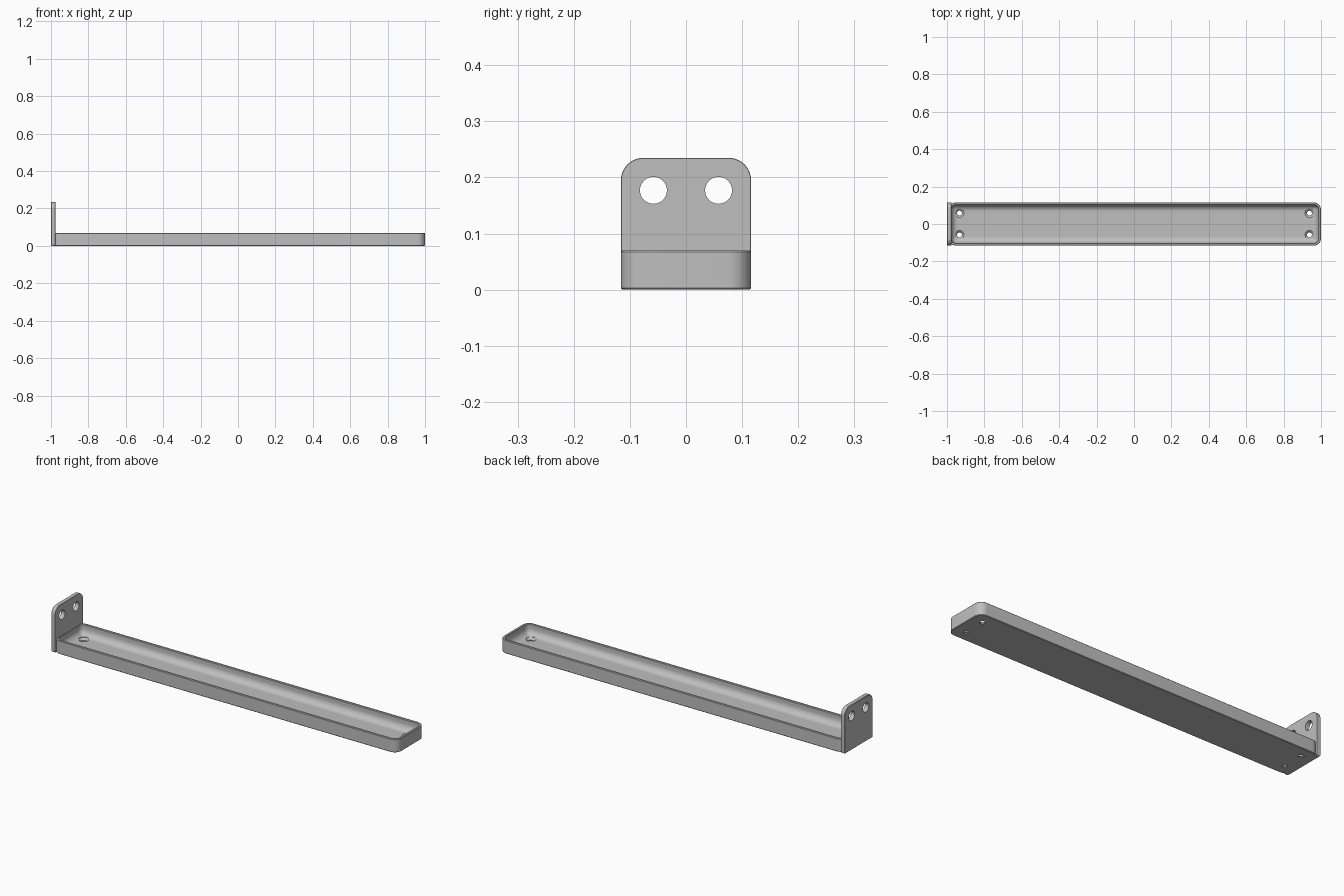
import bpy, bmesh, math
from mathutils import Matrix, Vector

cube = bpy.data.objects.get("Cube")
if cube:
    bpy.data.objects.remove(cube, do_unlink=True)

grey = bpy.data.materials.new("plain grey")
grey.use_nodes = True
colour = (0.52, 0.52, 0.52, 1)
grey.diffuse_color = colour
grey.node_tree.nodes["Principled BSDF"].inputs["Base Color"].default_value = colour


def rounded_rect(half_u, half_v, radii, steps=10):
    """Outline of a rectangle; radii run counter-clockwise from +u +v."""
    points = []
    signs = ((1, 1), (-1, 1), (-1, -1), (1, -1))
    for i, ((su, sv), r) in enumerate(zip(signs, radii)):
        for k in range(steps + 1):
            a = math.pi / 2 * (i + k / steps)
            points.append((su * (half_u - r) + r * math.cos(a),
                           sv * (half_v - r) + r * math.sin(a)))
    return points


def loft(name, rings):
    """Skin matching rings of points and cap both ends."""
    bm = bmesh.new()
    loops = [[bm.verts.new(p) for p in ring] for ring in rings]
    for a, b in zip(loops, loops[1:]):
        for i in range(len(a)):
            j = (i + 1) % len(a)
            bm.faces.new((a[i], a[j], b[j], b[i]))
    bm.faces.new(loops[0][::-1])
    bm.faces.new(loops[-1])
    bmesh.ops.recalc_face_normals(bm, faces=bm.faces)
    mesh = bpy.data.meshes.new(name)
    bm.to_mesh(mesh)
    bm.free()
    mesh.materials.append(grey)
    obj = bpy.data.objects.new(name, mesh)
    bpy.context.collection.objects.link(obj)
    return obj


def select(obj):
    bpy.ops.object.select_all(action='DESELECT')
    obj.select_set(True)
    bpy.context.view_layer.objects.active = obj


def drill(obj, centre, axis, profile):
    """Cut a turned hole; profile lists (distance along axis, radius)."""
    turn = Vector((0, 0, 1)).rotation_difference(Vector(axis)).to_matrix()
    rings = [[Vector(centre) + turn @ Vector((r * math.cos(t), r * math.sin(t), d))
              for t in (2 * math.pi * k / 32 for k in range(32))]
             for d, r in profile]
    cutter = loft("hole_cutter", rings)
    cutter.hide_render = True
    mod = obj.modifiers.new("hole", 'BOOLEAN')
    mod.operation = 'DIFFERENCE'
    mod.solver = 'EXACT'
    mod.object = cutter
    select(obj)
    bpy.ops.object.modifier_apply(modifier=mod.name)
    bpy.data.objects.remove(cutter, do_unlink=True)


# Tray: outer wall, softened rim, and a cavity with a coved floor
MID, HALF_X, HALF_Y, CORNER = 0.005, 0.995, 0.116, 0.04
HEIGHT, FLOOR, WALL, COVE = 0.07, 0.015, 0.014, 0.034
section = [(0.003, 0), (0, 0.003), (0, HEIGHT - 0.003), (0.003, HEIGHT),
           (WALL - 0.003, HEIGHT), (WALL, HEIGHT - 0.003)]
for k in range(9):
    a = math.pi / 2 * k / 8
    section.append((WALL + COVE * (1 - math.cos(a)),
                    FLOOR + COVE * (1 - math.sin(a))))
tray = loft("tray", [
    [(x + MID, y, z) for x, y in
     rounded_rect(HALF_X - inset, HALF_Y - inset, [max(CORNER - inset, 0.004)] * 4)]
    for inset, z in section])

# Countersunk screw holes in the tray floor
for x in (-0.933, 0.938):
    for y in (-0.058, 0.058):
        drill(tray, (x, y, 0), (0, 0, 1),
              [(-0.02, 0.013), (0.005, 0.013), (0.0152, 0.024), (0.03, 0.024)])

# Upright mounting plate at the right end
PLATE_H, EDGE = 0.235, 0.003
plate = loft("mounting_plate", [
    [(x, y, z + PLATE_H / 2) for y, z in
     rounded_rect(HALF_Y - inset, PLATE_H / 2 - inset,
                  [0.04 - inset, 0.04 - inset, 0.007 - inset, 0.007 - inset])]
    for inset, x in ((EDGE, -1), (0, EDGE - 1), (0, -0.977 - EDGE / 3), (EDGE / 3, -0.977))])
for y in (-0.058, 0.058):
    drill(plate, (-1, y, 0.177), (1, 0, 0), [(-0.02, 0.024), (0.05, 0.024)])

for obj in (tray, plate):
    select(obj)
    bpy.ops.object.shade_smooth_by_angle(angle=math.radians(30))
